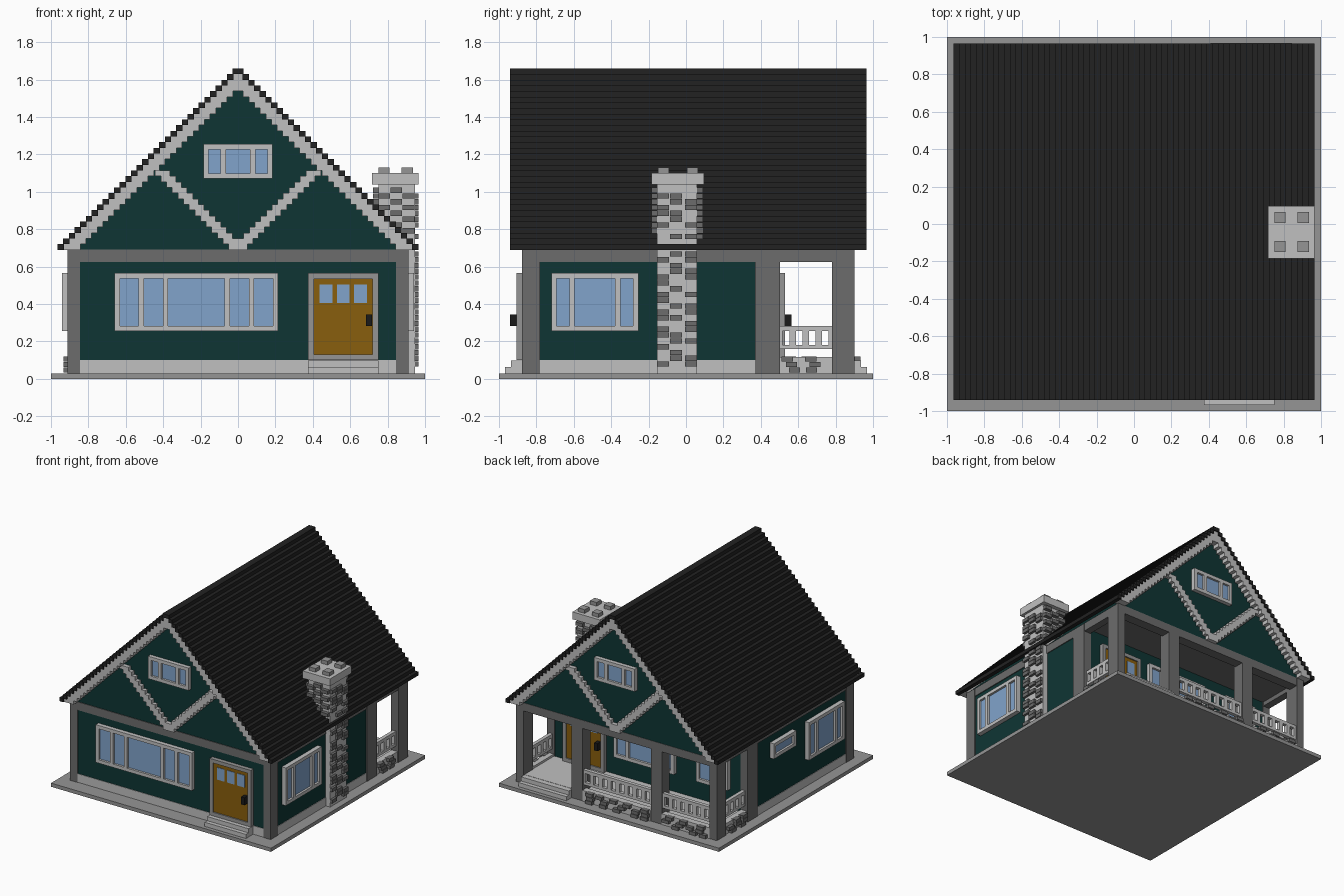
import bpy
import bmesh
import random

random.seed(4)
if "Cube" in bpy.data.objects:
    bpy.data.objects.remove(bpy.data.objects["Cube"])


def material(name, r, g, b):
    m = bpy.data.materials.new(name)
    m.use_nodes = True
    m.diffuse_color = (r, g, b, 1)
    m.node_tree.nodes["Principled BSDF"].inputs["Base Color"].default_value = (r, g, b, 1)
    return m


LIGHT = material("light grey", .53, .53, .53)
MID = material("medium grey", .30, .30, .30)
DARK = material("dark grey", .15, .15, .15)
ROOF = material("roof black", .016, .016, .016)
TEAL = material("dark teal", .0045, .036, .034)
GLASS = material("window blue", .22, .37, .60)
GOLD = material("door gold", .25, .112, .004)
BLACK = material("handle black", .01, .01, .01)


def finish(name, mat, bm):
    bmesh.ops.recalc_face_normals(bm, faces=bm.faces)
    me = bpy.data.meshes.new(name)
    bm.to_mesh(me)
    bm.free()
    me.materials.append(mat)
    ob = bpy.data.objects.new(name, me)
    bpy.context.scene.collection.objects.link(ob)
    return ob


def boxes(name, mat, items):
    """One object from boxes given as (x0, x1, y0, y1, z0, z1)."""
    bm = bmesh.new()
    for b in items:
        verts = bmesh.ops.create_cube(bm, size=1)["verts"]
        for v in verts:
            for k in range(3):
                lo, hi = sorted(b[2 * k:2 * k + 2])
                v.co[k] = lo + (v.co[k] + .5) * (hi - lo)
    return finish(name, mat, bm)


def prism(name, mat, outline, y0, y1):
    bm = bmesh.new()
    face = bm.faces.new([bm.verts.new((x, y0, z)) for x, z in outline])
    out = bmesh.ops.extrude_face_region(bm, geom=[face])["geom"]
    for v in out:
        if isinstance(v, bmesh.types.BMVert):
            v.co.y = y1
    return finish(name, mat, bm)


def on_wall(side, u0, u1, w0, w1, z0, z1):
    """Box on a wall: u runs along it, w is the distance outwards."""
    if side in ("front", "back"):
        s = -1 if side == "front" else 1
        return (u0, u1, s * w0, s * w1, z0, z1)
    s = -1 if side == "left" else 1
    return (s * w0, s * w1, u0, u1, z0, z1)


def both(b):
    """A box and its copy mirrored across x."""
    return [b, (-b[1], -b[0]) + tuple(b[2:])]


def window(name, side, u0, u1, z0, z1, wall, panes):
    gap = .028
    unit = (u1 - u0 - gap * (len(panes) + 1)) / sum(panes)
    top = wall + .03
    bars = [on_wall(side, u0, u1, wall - .02, top, z0, z0 + gap),
            on_wall(side, u0, u1, wall - .02, top, z1 - gap, z1)]
    u = u0
    for p in list(panes) + [0]:
        bars.append(on_wall(side, u, u + gap, wall - .02, top, z0 + gap, z1 - gap))
        u += gap + p * unit
    boxes(name + "_frame", LIGHT, bars)
    boxes(name + "_glass", GLASS, [on_wall(side, u0 + .01, u1 - .01, wall - .02, wall + .012, z0 + .01, z1 - .01)])


def door(name, side, wall, flip):
    c, h, z0, z1 = .5625, .1875, .1, .565
    top = wall + .03
    boxes(name + "_frame", MID,
          [on_wall(side, c + s * h, c + s * (h - .03), wall - .02, top, z0, z1) for s in (-1, 1)]
          + [on_wall(side, c - h + .03, c + h - .03, wall - .02, top, a, a + .03) for a in (z0, z1 - .03)])
    boxes(name + "_panel", GOLD, [on_wall(side, c - h + .02, c + h - .02, wall - .02, wall + .02, z0 + .02, z1 - .02)])
    boxes(name + "_panes", GLASS,
          [on_wall(side, c + k * .092 - .034, c + k * .092 + .034, wall + .018, wall + .024, .405, .505) for k in (-1, 0, 1)])
    boxes(name + "_handle", BLACK, [on_wall(side, c + flip * .123, c + flip * .153, wall + .01, wall + .065, .283, .345)])


# Base, walls, plinth and porch floor
boxes("base_plate", MID, [(-1, 1, -1, 1, 0, .03)])
boxes("house_walls", TEAL, [(-.903, .903, -.87, .496, .03, .68)])
boxes("plinth", LIGHT, [(-.907, .907, -.874, .45, .028, .1)])
boxes("porch_floor", LIGHT, [(-.9, .9, .45, .89, .028, .1)])

# Posts and beams
posts = []
for y0, y1 in ((-.878, -.78), (.37, .502), (.78, .902)):
    posts += both((.845, .912, y0, y1, .025, .69))
posts += both((.31, .41, .8, .9, .025, .69))
boxes("posts", DARK, posts)
boxes("beams", DARK, both((.85, .91, -.877, .9, .625, .692))
      + [(-.91, .91, -.877, -.8, .625, .692), (-.91, .91, .82, .9, .625, .692),
         (-.9, .9, .45, .88, .66, .692)])

# Gable block filling the roof
prism("gable_walls", TEAL, [(-.91, .69), (.91, .69), (0, 1.6)], -.872, .897)

# Stepped roof courses and gable trim
N, DX, DZ, EAVE = 32, .0302, .0303, .69
courses, trim, braces = [], [], []
for i in range(N):
    x, z = .965 - DX * i, EAVE + DZ * i
    courses += both((max(x - .034, 0), x, -.94, .965, z, z + DZ))
    xi = x - .03
    if xi > .004:
        for y0, y1 in ((-.93, -.86), (.885, .955)):
            trim += both((max(x - .122, 0), xi, y0, y1, z, z + DZ))
for j in range(14):
    x, z = DX * j, EAVE + DZ * j
    for y0, y1 in ((-.905, -.86), (.885, .93)):
        braces += both((max(x - .03, 0), x + .05, y0, y1, z, z + DZ))
boxes("roof", ROOF, courses)
boxes("gable_trim", LIGHT, trim)
boxes("gable_braces", LIGHT, braces)

# Windows
window("front_window", "front", -.66, .215, .255, .565, .875, (1, 1, 3, 1, 1))
window("front_gable_window", "front", -.185, .185, 1.07, 1.255, .875, (1, 2, 1))
window("back_gable_window", "back", -.185, .185, 1.07, 1.255, .9, (1, 2, 1))
window("right_window", "right", -.72, -.255, .255, .565, .91, (1, 3.2, 1))
window("left_window", "left", -.72, -.255, .255, .565, .91, (1, 3.2, 1))
window("left_small_window", "left", -.09, .2, .44, .565, .91, (1,))
window("porch_window", "back", -.26, .29, .255, .565, .5, (1, 3.2, 1))
window("porch_small_window", "back", -.75, -.46, .255, .565, .5, (1, 1))

# Doors with steps
door("front_door", "front", .875, 1)
door("back_door", "back", .5, -1)
boxes("front_steps", LIGHT, [(.375, .75, -.968, -.86, .028, .064), (.375, .75, -.935, -.86, .06, .098)])
boxes("back_steps", LIGHT, [(.41, .845, .88, .968, .028, .064), (.41, .845, .88, .935, .06, .098)])


# Porch railings over stone-faced kerbs
def railing(name, side, u0, u1, slots):
    w0, w1 = .86, .89
    bars = [on_wall(side, u0, u1, w0, w1, .16, .182), on_wall(side, u0, u1, w0, w1, .255, .282)]
    pitch = (u1 - u0) / slots
    for k in range(slots + 1):
        c = u0 + k * pitch
        bars.append(on_wall(side, max(c - .017, u0), min(c + .017, u1), w0, w1, .18, .257))
    boxes(name, LIGHT, bars)
    boxes(name + "_kerb", LIGHT, [on_wall(side, u0, u1, .85, .903, .028, .118)])
    stones = []
    for row in range(3):
        u = u0 + random.uniform(0, .06)
        while u + .06 < u1:
            z = .033 + row * .03
            stones.append(on_wall(side, u, u + .06, .89, .932, z, z + .027))
            u += random.choice((.09, .125, .16))
    boxes(name + "_stones", DARK, stones)


railing("back_railing_middle", "back", -.31, .31, 8)
railing("back_railing_end", "back", -.845, -.41, 6)
railing("left_porch_railing", "left", .5, .78, 4)
railing("right_porch_railing", "right", .5, .78, 4)

# Chimney: lower breast, upper shaft, cap and studs
boxes("chimney_shaft", LIGHT, [(.88, .946, -.155, .06, .028, .69), (.75, .946, -.155, .06, .7, 1.05)])
boxes("chimney_cap", LIGHT, [(.717, .966, -.185, .095, 1.04, 1.1)])
boxes("chimney_studs", MID, [(x - .03, x + .03, y - .03, y + .03, 1.095, 1.13)
                             for x in (.78, .905) for y in (-.12, .035)])
bricks = []
row = 0
z = .065
while z < 1.02:
    slots = (-.155, -.085, -.005)
    for k, y in enumerate(slots):
        if not .66 < z < .73 and (row + k) % 3 != 1 and random.random() < .75:
            bricks.append((.93, .966, y, y + .063, z, z + .028))
    if z > .74:
        # Projecting bricks on the other three faces of the shaft
        for k, x in enumerate((.75, .815, .88)):
            if (row + k) % 2:
                bricks.append((x, x + .063, -.185, -.14, z, z + .028))
            else:
                bricks.append((x, x + .063, .045, .09, z, z + .028))
        for k, y in enumerate(slots):
            if (row + k) % 2:
                bricks.append((.722, .77, y, y + .063, z, z + .028))
    row += 1
    z += .031
boxes("chimney_bricks", DARK, bricks)
